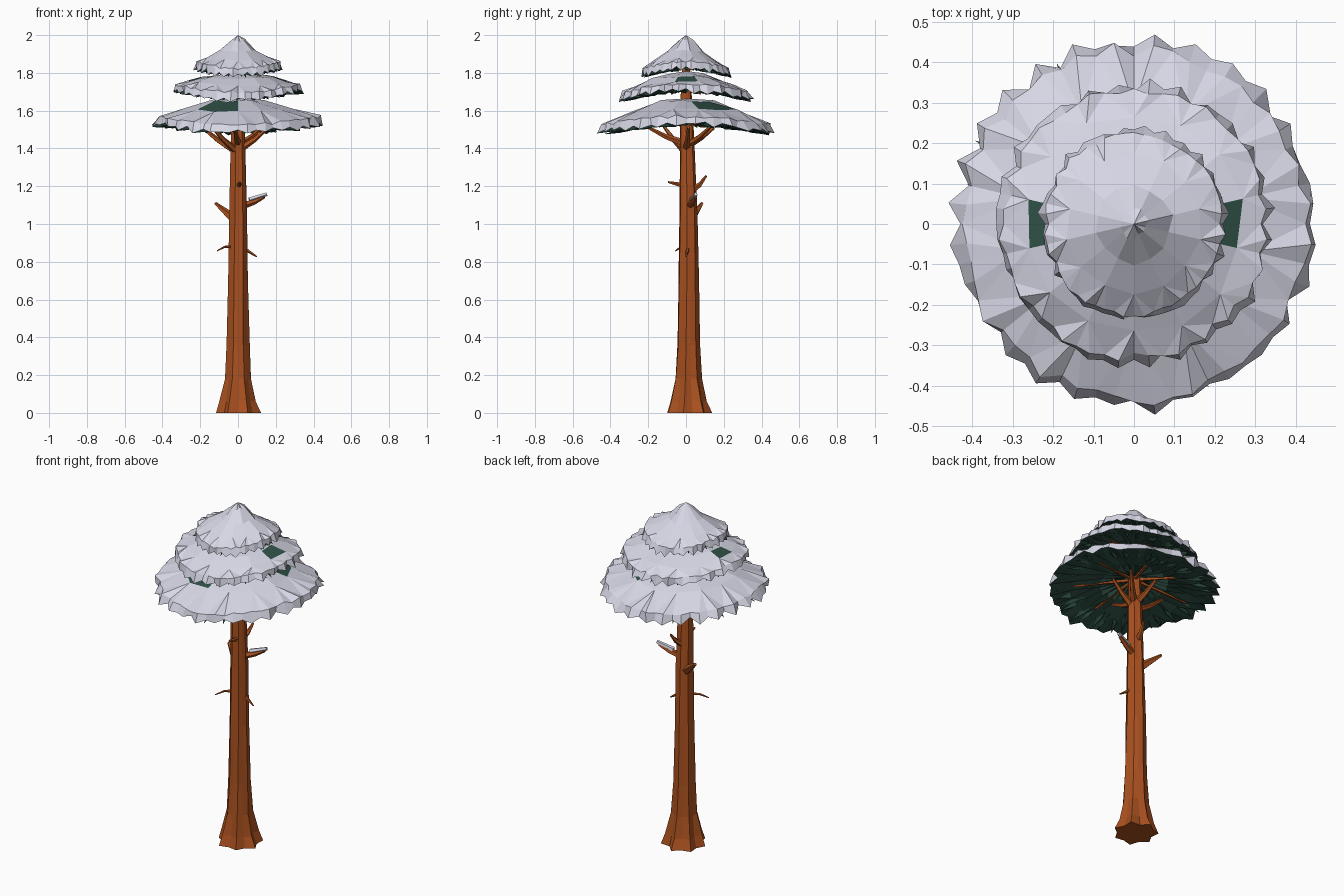
import bpy, bmesh, math, random
from mathutils import Vector

if "Cube" in bpy.data.objects:
    bpy.data.objects.remove(bpy.data.objects["Cube"])

random.seed(4)
TAU = 2 * math.pi


def material(name, rgb):
    m = bpy.data.materials.new(name)
    m.diffuse_color = (*rgb, 1)
    m.use_nodes = True
    m.node_tree.nodes["Principled BSDF"].inputs["Base Color"].default_value = m.diffuse_color
    return m


SNOW = material("snow_white", (0.68, 0.68, 0.79))
GREEN = material("needle_green", (0.03, 0.085, 0.062))
BARK = material("bark_orange", (0.40, 0.082, 0.014))


def finish(bm, name, mats):
    bmesh.ops.recalc_face_normals(bm, faces=bm.faces[:])
    me = bpy.data.meshes.new(name)
    bm.to_mesh(me)
    bm.free()
    for m in mats:
        me.materials.append(m)
    ob = bpy.data.objects.new(name, me)
    bpy.context.collection.objects.link(ob)
    return ob


def bridge(bm, inner, outer):
    """Join two rings; the outer one may have k times as many points."""
    n, k = len(inner), len(outer) // len(inner)
    for i in range(n):
        a, b = inner[i], inner[(i + 1) % n]
        f = [outer[(i * k + j) % len(outer)] for j in range(k + 1)]
        if k == 1:
            bm.faces.new((a, f[0], f[1], b))
            continue
        h = k // 2
        for j in range(k):
            bm.faces.new((a if j < h else b, f[j], f[j + 1]))
        bm.faces.new((a, f[h], b))


def fan(bm, ring, z):
    c = bm.verts.new((0, 0, z))
    for i in range(len(ring)):
        bm.faces.new((c, ring[i], ring[(i + 1) % len(ring)]))


def canopy_ring(bm, n, R, t, z, tilt, jr=0.0, jz=0.0, zig_r=0.0, zig_z=0.0, phase=0.0):
    """Ring at radius fraction t, drooping to front and back, with zigzag and jitter."""
    out = []
    for i in range(n):
        a = TAU * (i + phase) / n
        s = 1 if i % 2 else -1
        r = R * (t + s * zig_r + random.uniform(-jr, jr))
        zz = z + tilt * math.cos(2 * a) * t * t + s * zig_z + random.uniform(-jz, jz)
        out.append(bm.verts.new((r * math.cos(a) * 0.98, r * math.sin(a), zz)))
    return out


def tier(name, R, profile, rim, lip, tilt, patches):
    # snow cap: coarse facets on top, then a ragged lip flaring out and down
    bm = bmesh.new()
    rings = [canopy_ring(bm, 14, R, t, z, tilt, 0.03, 0.008, phase=0.5) for t, z in profile[1:]]
    rings.append(canopy_ring(bm, 56, R, 0.93, rim, tilt, 0.03, 0.006, 0.01, 0.003, 2))
    rings.append(canopy_ring(bm, 56, R, 0.965, lip, tilt, 0.035, 0.009, 0.02, -0.008, 2))
    fan(bm, rings[0], profile[0][1])
    for a, b in zip(rings, rings[1:]):
        bridge(bm, a, b)
    # bare patches where the needles show through
    for f in bm.faces:
        c = f.calc_center_median()
        ang = math.degrees(math.atan2(c.y, c.x))
        r = math.hypot(c.x, c.y)
        for a0, width, r0, r1 in patches:
            if abs((ang - a0 + 180) % 360 - 180) < width and r0 < r < r1:
                f.material_index = 1
    # needle underside: pleats running from the lip up to the trunk
    snow_faces = len(bm.faces)
    rows = [rings[-1],
            canopy_ring(bm, 56, R, 0.72, lip + 0.008, tilt, 0.03, 0.005, 0, 0.013, 2),
            canopy_ring(bm, 56, R, 0.4, lip + 0.036, tilt, 0.02, 0.005, 0, -0.012, 2),
            canopy_ring(bm, 56, R, 0.12, lip + 0.062, tilt, 0, 0, 0, 0.004, 2)]
    for a, b in zip(rows, rows[1:]):
        bridge(bm, a, b)
    fan(bm, rows[-1], lip + 0.07)
    for f in list(bm.faces)[snow_faces:]:
        f.material_index = 1
    finish(bm, name, [SNOW, GREEN])
    # short needle sprigs hanging just inside the lip
    bm = bmesh.new()
    n = 40
    for i in range(n):
        a = TAU * (i + random.random()) / n
        r1 = R * random.uniform(0.88, 0.96)
        z = lip + tilt * math.cos(2 * a) * 0.85
        pt = lambda r, off, zz: bm.verts.new((r * math.cos(a + off), r * math.sin(a + off), zz))
        w = 0.05
        q = [pt(R * 0.6, 0, z + 0.02), pt(R * 0.75, -w, z + 0.012),
             pt(r1, 0, z - random.uniform(0.006, 0.016)), pt(R * 0.75, w, z + 0.012),
             pt(R * 0.75, 0, z - 0.004)]
        for j in range(4):
            bm.faces.new((q[j], q[(j + 1) % 4], q[4]))
        bm.faces.new((q[3], q[2], q[1], q[0]))
    finish(bm, name + "_needle_sprigs", [GREEN])


tier("lower_tier", 0.465, [(0, 1.665), (0.3, 1.652), (0.62, 1.607)], 1.548, 1.508, 0.025,
     [(-115, 20, 0.15, 0.28), (38, 20, 0.15, 0.28)])
tier("middle_tier", 0.355, [(0, 1.81), (0.3, 1.792), (0.55, 1.769), (0.77, 1.742)], 1.718, 1.684, 0.024,
     [(180, 12, 0.2, 0.265), (0, 12, 0.2, 0.265)])
tier("upper_tier", 0.24, [(0, 2.0), (0.14, 1.972), (0.4, 1.915), (0.7, 1.87)], 1.842, 1.807, 0.02, [])

# trunk: fourteen-sided, flared into pointed roots
bm = bmesh.new()
prev = None
for z, r, star, cy in [(0, 0.109, 0.12, 0.014), (0.06, 0.09, 0.12, 0.013), (0.18, 0.068, 0.06, 0.011),
                       (0.36, 0.059, 0.05, 0.012), (0.7, 0.052, 0.05, 0.013), (1.05, 0.046, 0.05, 0.011),
                       (1.38, 0.039, 0.05, 0.006), (1.6, 0.034, 0.03, 0.002), (1.84, 0.02, 0, 0)]:
    ring = []
    n = 14
    for i in range(n):
        a = TAU * (i + 0.5) / n + 0.1 * z
        rr = r * (1 + (star if i % 2 else -star) + random.uniform(-0.05, 0.05))
        ring.append(bm.verts.new((rr * math.cos(a), cy + rr * math.sin(a), z)))
    if prev:
        bridge(bm, prev, ring)
    else:
        bm.faces.new(ring)
    prev = ring
bm.faces.new(prev)
finish(bm, "trunk", [BARK])


def limb(name, p0, p1, r0, r1, sag=0.0, mat=BARK, sides=5):
    """Tapered, slightly bent branch."""
    p0, p1 = Vector(p0), Vector(p1)
    d = (p1 - p0).normalized()
    u = d.orthogonal().normalized()
    v = d.cross(u)
    bm = bmesh.new()
    rings = []
    for t in (0, 0.5, 1):
        c = p0.lerp(p1, t) - Vector((0, 0, sag if t == 0.5 else 0))
        r = r0 + (r1 - r0) * t
        rings.append([bm.verts.new(c + r * (math.cos(TAU * i / sides) * u + math.sin(TAU * i / sides) * v))
                      for i in range(sides)])
    bridge(bm, rings[0], rings[1])
    bridge(bm, rings[1], rings[2])
    bm.faces.new(rings[0])
    bm.faces.new(rings[2])
    finish(bm, name, [mat])


# broken stubs along the trunk
limb("stub_right", (0.03, 0.02, 1.10), (0.14, 0.05, 1.145), 0.02, 0.009, 0.006)
limb("stub_right_snow", (0.06, 0.03, 1.128), (0.152, 0.052, 1.158), 0.014, 0.01, 0.0, SNOW)
limb("stub_left", (-0.025, 0.03, 1.03), (-0.12, 0.085, 1.11), 0.026, 0.008)
limb("stub_back", (0.0, 0.04, 1.185), (0.025, 0.108, 1.255), 0.02, 0.006, 0.012)
limb("stub_front", (0.005, -0.02, 1.205), (0.01, -0.095, 1.222), 0.014, 0.005)
limb("stub_low_right", (0.035, 0.01, 0.87), (0.1, 0.0, 0.827), 0.011, 0.004)
limb("twig_low_left", (-0.03, 0.0, 0.88), (-0.11, -0.055, 0.858), 0.009, 0.003, -0.01)

# boughs carrying the lower tier
for i, (deg, z, r, zt) in enumerate([(180, 1.385, 0.20, 1.52), (5, 1.40, 0.16, 1.51), (45, 1.42, 0.19, 1.52),
                                     (100, 1.42, 0.15, 1.51), (-95, 1.43, 0.20, 1.51), (-140, 1.39, 0.18, 1.515)]):
    a = math.radians(deg)
    limb(f"bough_{i + 1}", (0.015 * math.cos(a), 0.015 * math.sin(a), z),
         (r * math.cos(a), r * math.sin(a), zt), 0.02, 0.008, 0.008)

# thin boughs half buried under each tier
for lip, R, n in ((1.508, 0.46, 7), (1.684, 0.35, 6), (1.807, 0.24, 4)):
    for i in range(n):
        a = TAU * (i + 0.3) / n
        limb(f"under_bough_{int(R * 100)}_{i + 1}", (0.02 * math.cos(a), 0.02 * math.sin(a), lip + 0.055),
             (0.7 * R * math.cos(a), 0.7 * R * math.sin(a), lip + 0.006), 0.01, 0.005, -0.002, BARK, 4)
